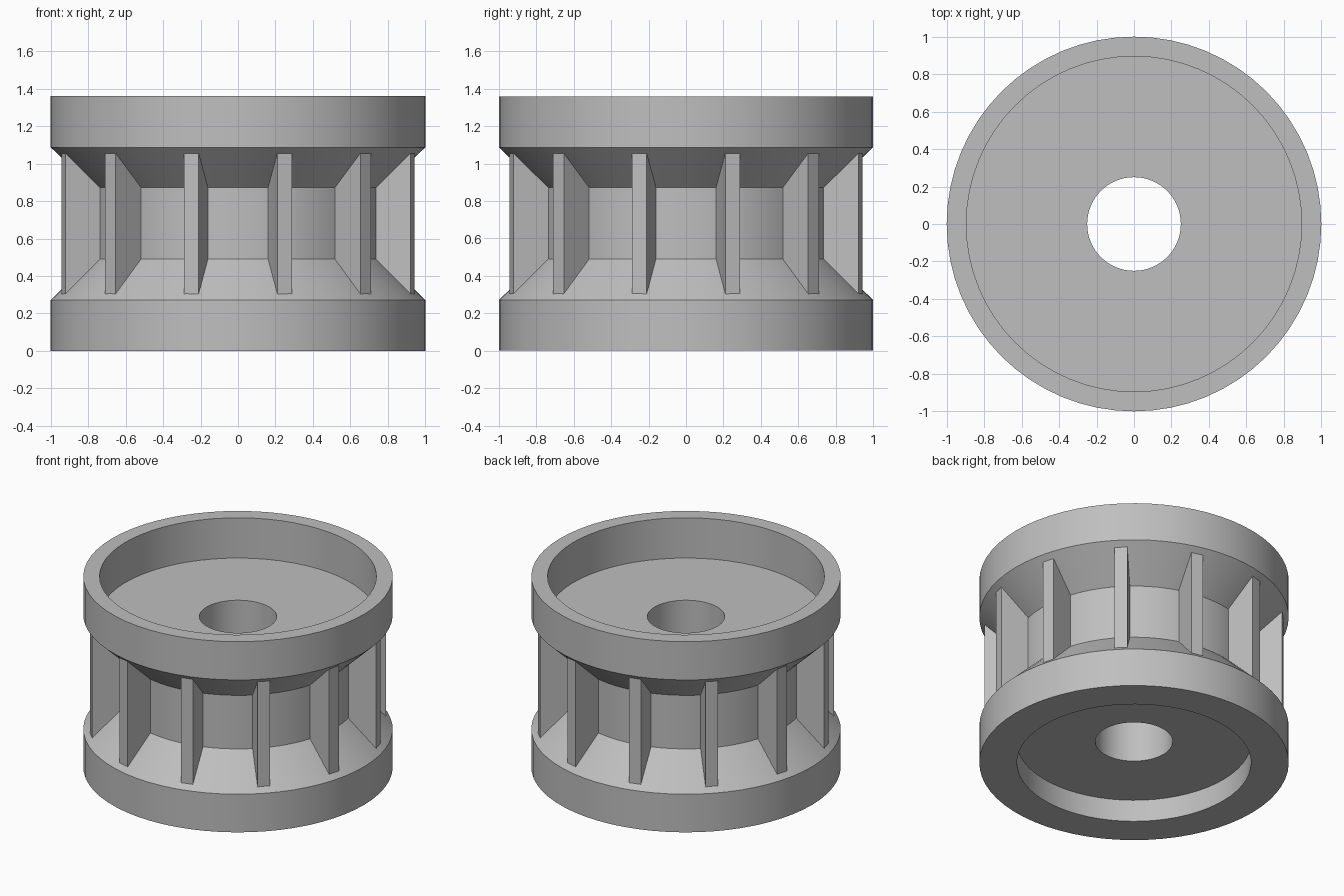
import bpy
import math
from mathutils import Matrix

SEGMENTS = 64
RIBS = 12

default = bpy.data.objects.get("Cube")
if default:
    bpy.data.objects.remove(default, do_unlink=True)

# Single plain grey material
grey = bpy.data.materials.new("plain_grey")
grey.use_nodes = True
colour = (0.52, 0.52, 0.52, 1)
grey.diffuse_color = colour
grey.node_tree.nodes["Principled BSDF"].inputs["Base Color"].default_value = colour


def add_object(name, verts, faces):
    mesh = bpy.data.meshes.new(name)
    mesh.from_pydata(verts, [], faces)
    mesh.materials.append(grey)
    obj = bpy.data.objects.new(name, mesh)
    bpy.context.collection.objects.link(obj)
    return obj


def lathe(name, profile):
    """Revolve a closed counter-clockwise (radius, height) profile about z."""
    n = len(profile)
    verts, faces = [], []
    for s in range(SEGMENTS):
        a = math.tau * s / SEGMENTS
        verts += [(r * math.cos(a), r * math.sin(a), z) for r, z in profile]
        t = (s + 1) % SEGMENTS
        for i in range(n):
            j = (i + 1) % n
            faces.append((s * n + i, t * n + i, t * n + j, s * n + j))
    return add_object(name, verts, faces)


# Spool body: two rims, tapered shoulders, waist, end recesses and bore
body = lathe("spool_body", [
    (0.25, 0.157), (0.757, 0.157), (0.757, 0), (1, 0),
    (1, 0.272), (0.775, 0.49), (0.775, 0.872), (1, 1.087),
    (1, 1.36), (0.895, 1.36), (0.895, 1.073), (0.25, 1.073),
])
bpy.ops.object.select_all(action="DESELECT")
body.select_set(True)
bpy.context.view_layer.objects.active = body
bpy.ops.object.shade_smooth_by_angle(angle=math.radians(30))

# Radial ribs bridging the two shoulders, their sloped ends sunk into them
rib_side = [(0.74, 0.48), (0.965, 0.3), (0.965, 1.058), (0.74, 0.88)]
half = 0.041
verts = [(r, -half, z) for r, z in rib_side] + [(r, half, z) for r, z in rib_side]
faces = [(0, 1, 2, 3), (7, 6, 5, 4)]
faces += [(i, i + 4, (i + 1) % 4 + 4, (i + 1) % 4) for i in range(4)]
for k in range(RIBS):
    rib = add_object(f"rib_{k + 1}", verts, faces)
    rib.matrix_world = Matrix.Rotation(math.tau * (k + 0.5) / RIBS, 4, "Z")
